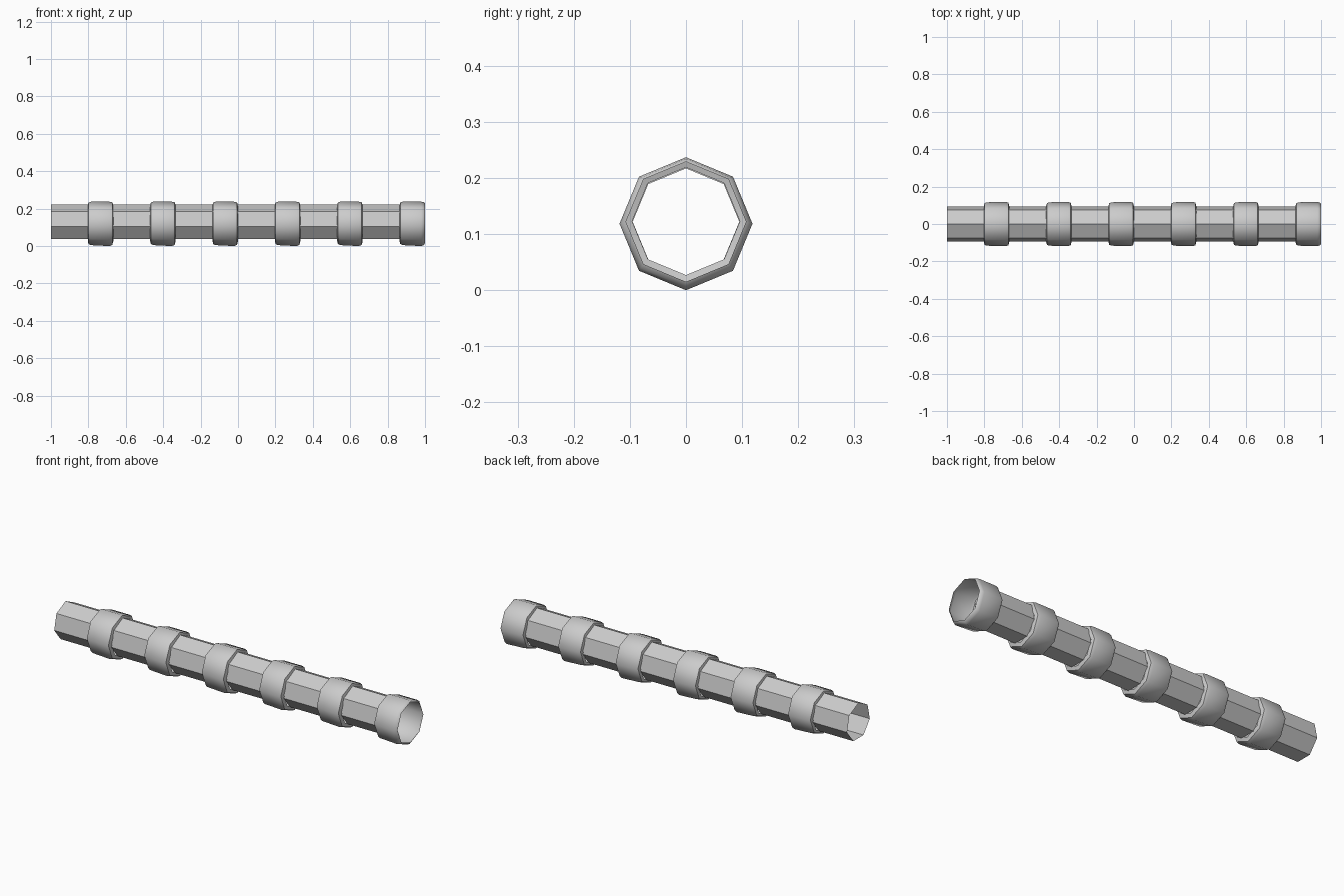
import bpy, bmesh
from math import sin, cos, pi, radians

if "Cube" in bpy.data.objects:
    bpy.data.objects.remove(bpy.data.objects["Cube"])

PITCH = 1 / 3
SEGMENTS = 6


def lathe(name, profile, sides, cz, twist=0.0):
    """Open tube along x from (x, radius, z offset) rings, first vertex at the top."""
    bm = bmesh.new()
    rings = []
    for x, r, dz in profile:
        ring = []
        for i in range(sides):
            a = twist + 2 * pi * i / sides
            ring.append(bm.verts.new((x, r * sin(a), cz + dz + r * cos(a))))
        rings.append(ring)
    for a, b in zip(rings, rings[1:]):
        for i in range(sides):
            j = (i + 1) % sides
            bm.faces.new((a[i], a[j], b[j], b[i]))
    bmesh.ops.recalc_face_normals(bm, faces=bm.faces)
    mesh = bpy.data.meshes.new(name)
    bm.to_mesh(mesh)
    bm.free()
    obj = bpy.data.objects.new(name, mesh)
    bpy.context.collection.objects.link(obj)
    bpy.ops.object.select_all(action='DESELECT')
    obj.select_set(True)
    bpy.context.view_layer.objects.active = obj
    bpy.ops.object.shade_smooth_by_angle(angle=radians(50))


for k in range(SEGMENTS):
    x = -1 + k * PITCH
    last = k == SEGMENTS - 1
    # straight seven-sided pipe length
    start = x if k == 0 else x - 0.003
    lathe(f"pipe_{k + 1}", [(start, 0.0965, 0), (x + 0.202, 0.0965, 0)], 7, 0.126)
    # wider eight-sided collar with chamfered ends, sagging slightly to the right
    collar = [(x + 0.197, 0.096, 0.003), (x + 0.201, 0.111, 0.002),
              (x + 0.213, 0.116, 0.001), (x + 0.313, 0.1185, -0.0015),
              (x + 0.328, 0.114, 0)]
    collar.append((x + PITCH, 0.107 if last else 0.095, 0.002))
    lathe(f"collar_{k + 1}", collar, 8, 0.120)
